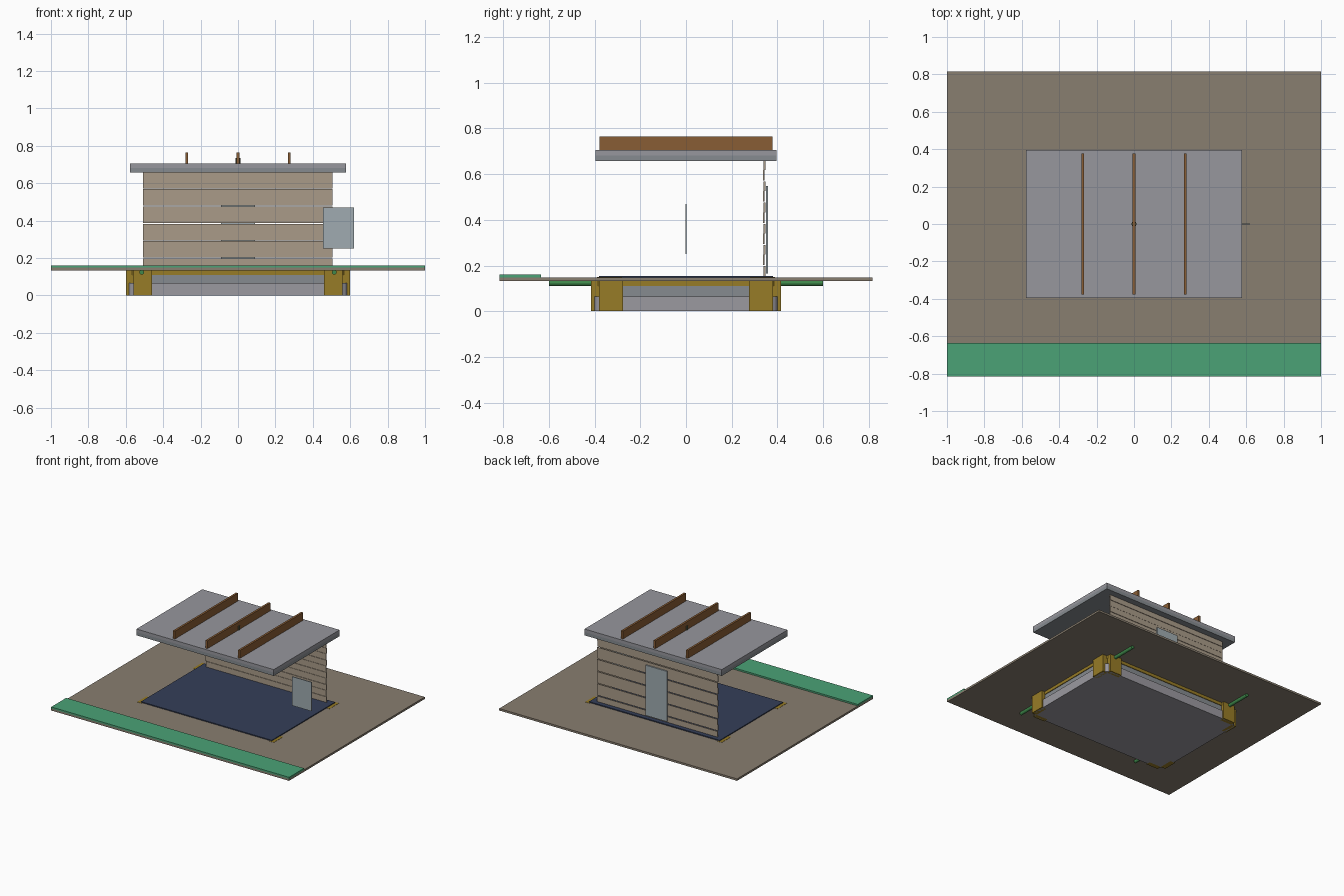
import bpy, bmesh
from mathutils import Matrix

if "Cube" in bpy.data.objects:
    bpy.data.objects.remove(bpy.data.objects["Cube"])


def material(name, r, g, b):
    m = bpy.data.materials.new(name)
    m.diffuse_color = (r, g, b, 1)
    m.use_nodes = True
    m.node_tree.nodes["Principled BSDF"].inputs["Base Color"].default_value = m.diffuse_color
    return m


EARTH = material("earth", 0.25, 0.21, 0.16)
GREEN = material("green", 0.07, 0.36, 0.18)
PIPE = material("pipe_green", 0.05, 0.25, 0.07)
GOLD = material("ochre", 0.31, 0.2, 0.02)
STONE = material("stone", 0.33, 0.32, 0.35)
STEEL = material("steel", 0.24, 0.26, 0.28)
NAVY = material("navy", 0.035, 0.05, 0.1)
TAN = material("tan", 0.4, 0.33, 0.25)
ROOF = material("roof_grey", 0.31, 0.31, 0.34)
WOOD = material("wood", 0.25, 0.11, 0.035)
GLASS = material("pale_glass", 0.35, 0.41, 0.44)
OLIVE = material("olive", 0.11, 0.12, 0.06)


def finish(name, bm, mat):
    me = bpy.data.meshes.new(name)
    bm.to_mesh(me)
    bm.free()
    ob = bpy.data.objects.new(name, me)
    me.materials.append(mat)
    bpy.context.collection.objects.link(ob)
    return ob


def box(name, x, y, z, mat, corner=0):
    # Box from (min, max) ranges, with optionally rounded vertical corners
    bm = bmesh.new()
    bmesh.ops.create_cube(bm, size=1)
    for v in bm.verts:
        for i, (lo, hi) in enumerate((x, y, z)):
            v.co[i] = hi if v.co[i] > 0 else lo
    if corner:
        edges = [e for e in bm.edges
                 if abs(e.verts[0].co.z - e.verts[1].co.z) > 1e-4]
        bmesh.ops.bevel(bm, geom=edges, offset=corner, segments=4,
                        profile=0.5, affect='EDGES')
    return finish(name, bm, mat)


def cylinder(name, center, radius, depth, mat, along_y=False, sides=12):
    bm = bmesh.new()
    m = Matrix.Translation(center)
    if along_y:
        m = m @ Matrix.Rotation(1.5707963, 4, 'X')
    bmesh.ops.create_cone(bm, cap_ends=True, segments=sides, radius1=radius,
                          radius2=radius, depth=depth, matrix=m)
    return finish(name, bm, mat)


def span(c, s):
    # Mirror a (min, max) range to side s
    return tuple(sorted((c[0] * s, c[1] * s)))


# Ground and planted strip
box("ground_slab", (-1, 1), (-.815, .815), (.133, .148), EARTH)
box("planted_strip", (-1, 1), (-.815, -.635), (.148, .16), GREEN)

# Buried foundation in three layers, and the floor above it
box("foundation_tray", (-.59, .59), (-.405, .405), (0, .065), STONE, .05)
box("foundation_wall", (-.57, .57), (-.39, .39), (.065, .11), STEEL, .04)
box("foundation_cap", (-.575, .575), (-.395, .395), (.11, .133), GOLD, .04)
box("floor", (-.55, .55), (-.38, .38), (.148, .155), NAVY)

# Corner brackets and drain pipes
for sx in (-1, 1):
    for sy in (-1, 1):
        box("bracket_front_leg", span((.46, .56), sx), span((.38, .415), sy),
            (0, .133), GOLD)
        box("bracket_side_leg", span((.56, .6), sx), span((.275, .38), sy),
            (0, .133), GOLD)
        box("bracket_top", span((.54, .575), sx), span((.28, .39), sy),
            (.147, .1495), GOLD)
        cylinder("drain_pipe", (.515 * sx, .5 * sy, .123), .0125, .2,
                 PIPE, True)

# Back wall of overlapping boards
PITCH = .0463
for i in range(11):
    z = .155 + i * PITCH
    y = (.337, .343) if i % 2 else (.34, .347)
    top = z + PITCH - (.004 if i % 2 == 0 else 0)
    box("wall_board", (-.508, .505), y, (z, min(top, .658)), TAN)

# Door and free-hanging side pane
box("door", (-.09, .09), (.35, .359), (.165, .547), GLASS)
box("side_pane", (.455, .62), (-.003, .003), (.25, .47), GLASS)

# Roof, beams and vent
box("roof_lower", (-.577, .577), (-.395, .395), (.657, .682), STEEL)
box("roof_upper", (-.577, .577), (-.395, .395), (.682, .705), ROOF)
for x in (-.274, 0, .274):
    box("roof_beam", (x - .008, x + .008), (-.378, .378), (.705, .765), WOOD)
cylinder("roof_vent", (0, 0, .72), .014, .03, OLIVE, sides=8)
